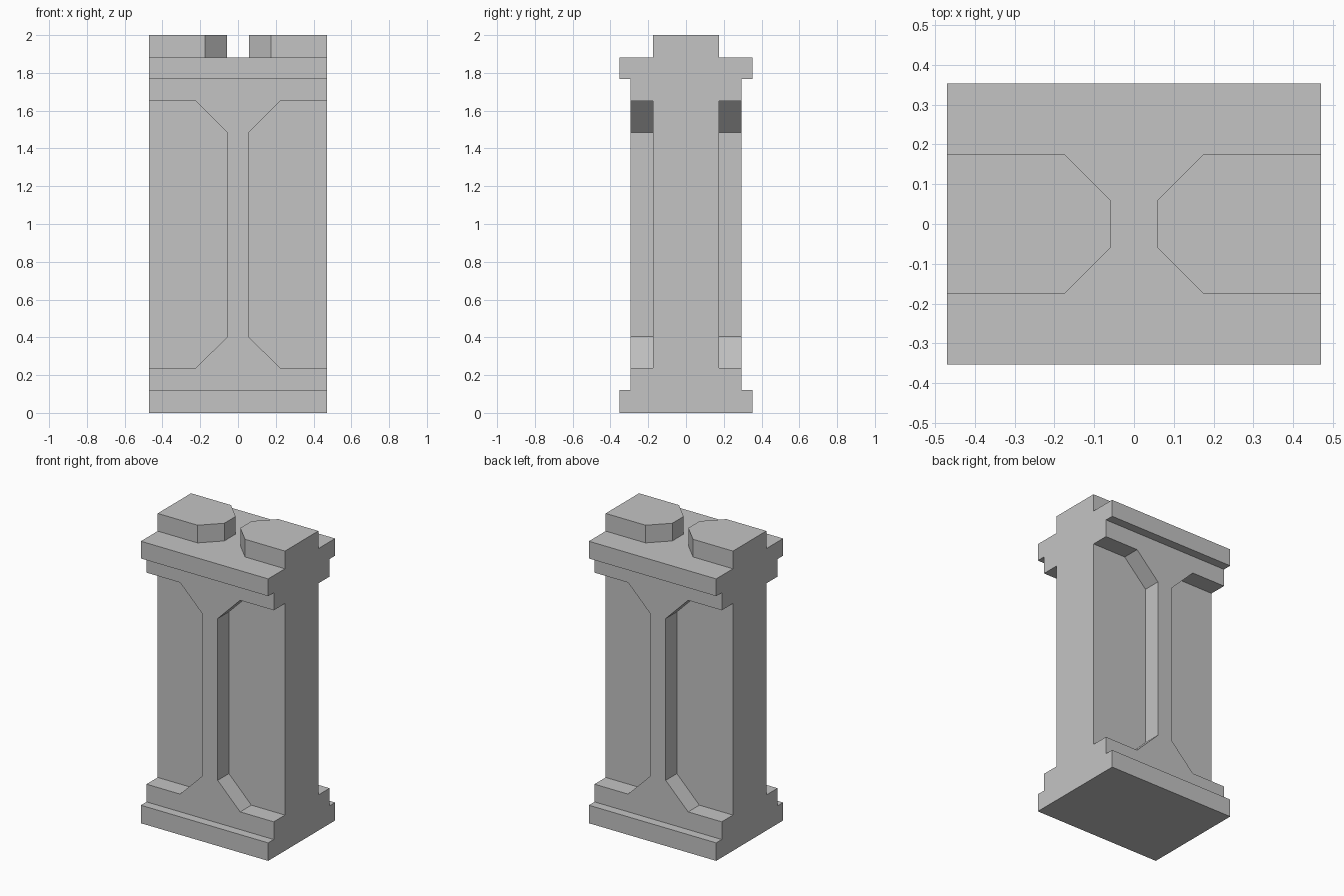
import bpy, bmesh
from mathutils import Vector

if "Cube" in bpy.data.objects:
    bpy.data.objects.remove(bpy.data.objects["Cube"])

W = 0.47                          # half width in x
CORE, STEP, SLAB = 0.176, 0.294, 0.353   # half depths in y

stone = bpy.data.materials.new("plain grey")
stone.diffuse_color = (0.55, 0.55, 0.55, 1)
stone.use_nodes = True
stone.node_tree.nodes["Principled BSDF"].inputs["Base Color"].default_value = stone.diffuse_color


def prism(name, points, sweep):
    """Extrude a closed 3D outline along the sweep vector."""
    bm = bmesh.new()
    face = bm.faces.new([bm.verts.new(p) for p in points])
    res = bmesh.ops.extrude_face_region(bm, geom=[face])
    moved = [g for g in res["geom"] if isinstance(g, bmesh.types.BMVert)]
    bmesh.ops.translate(bm, verts=moved, vec=Vector(sweep))
    if not face.is_valid or len(bm.faces) < len(points) + 2:
        bm.faces.new([v for v in bm.verts if v not in moved])
    bmesh.ops.recalc_face_normals(bm, faces=bm.faces)
    mesh = bpy.data.meshes.new(name)
    bm.to_mesh(mesh)
    bm.free()
    mesh.materials.append(stone)
    obj = bpy.data.objects.new(name, mesh)
    bpy.context.collection.objects.link(obj)
    return obj


# Stepped body: base slab, ledge, thin core wall, ledge, top slab
half = [(SLAB, 0), (SLAB, 0.12), (STEP, 0.12), (STEP, 0.238), (CORE, 0.238),
        (CORE, 1.65), (STEP, 1.65), (STEP, 1.767), (SLAB, 1.767), (SLAB, 1.882)]
outline = half + [(-y, z) for y, z in reversed(half)]
prism("stepped_body", [(-W, y, z) for y, z in outline], (2 * W, 0, 0))

# Flared central ribs on the front and back
rib = [(0.222, 0.238), (0.056, 0.404), (0.056, 1.484), (0.222, 1.65)]
rib += [(-x, z) for x, z in reversed(rib)]
for name, s in (("front_rib", -1), ("back_rib", 1)):
    prism(name, [(x, s * CORE, z) for x, z in rib], (0, s * (STEP - CORE), 0))

# Two tapered lugs on top, with a gap between them
lug = [(W, -CORE), (W, CORE), (0.175, CORE), (0.059, 0.06),
       (0.059, -0.06), (0.175, -CORE)]
for name, s in (("left_lug", -1), ("right_lug", 1)):
    prism(name, [(s * x, y, 1.882) for x, y in lug], (0, 0, 0.118))
